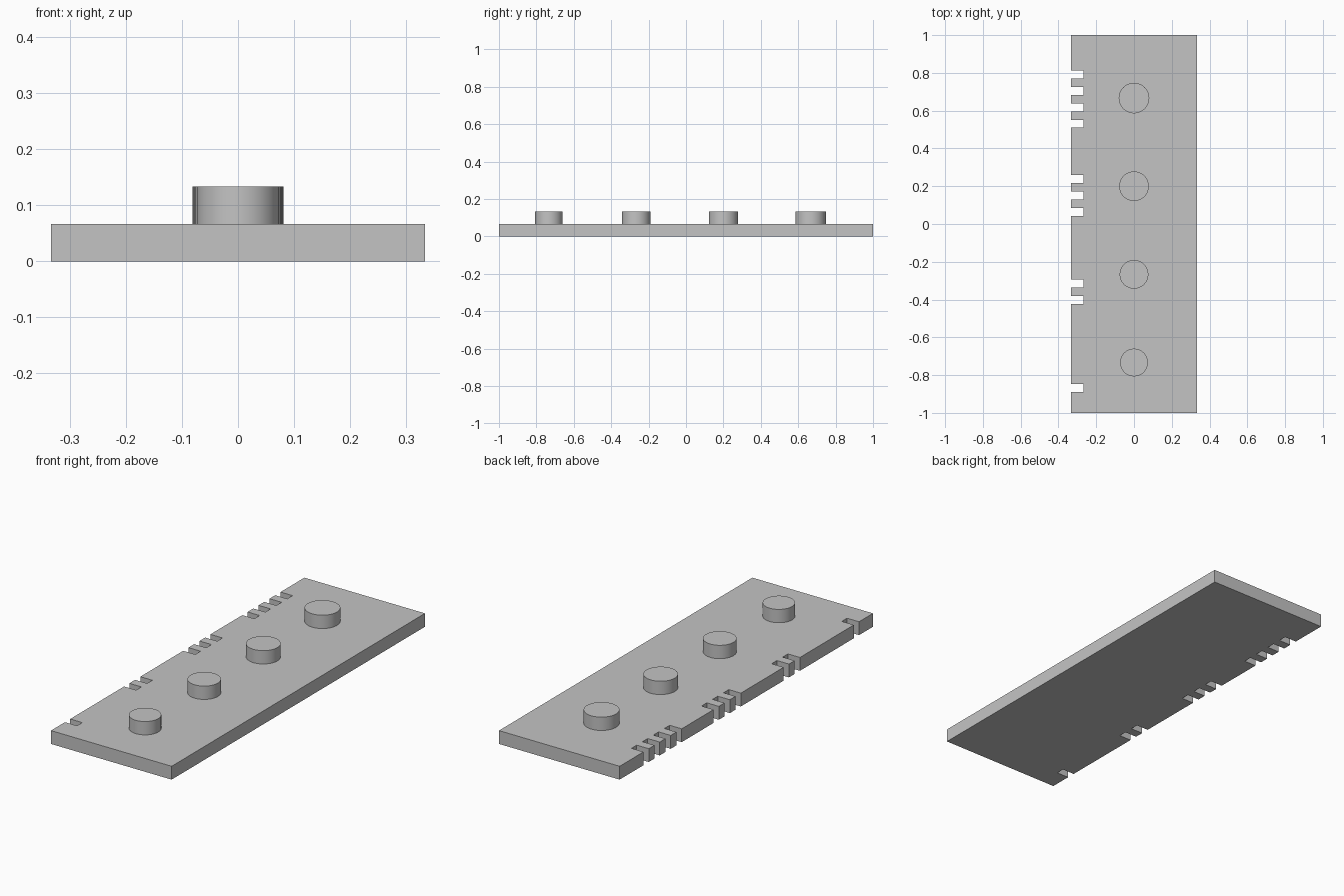
import bpy
import bmesh
import math

cube = bpy.data.objects.get("Cube")
if cube:
    bpy.data.objects.remove(cube, do_unlink=True)

MM = 1 / 30          # the plate is 60 x 20 x 2 of these small units
HALF_X, HALF_Y, THICK = 10 * MM, 30 * MM, 2 * MM
NOTCH_DEPTH, NOTCH_WIDTH, NOTCH_PITCH = 2 * MM, 1.25 * MM, 2.6 * MM

grey = bpy.data.materials.new("light_grey")
grey.use_nodes = True
colour = (0.55, 0.55, 0.55, 1)
grey.diffuse_color = colour
grey.node_tree.nodes["Principled BSDF"].inputs["Base Color"].default_value = colour


def finish(name, bm):
    """Turn a bmesh into a named, coloured object."""
    bmesh.ops.recalc_face_normals(bm, faces=bm.faces[:])
    mesh = bpy.data.meshes.new(name)
    bm.to_mesh(mesh)
    bm.free()
    mesh.materials.append(grey)
    obj = bpy.data.objects.new(name, mesh)
    bpy.context.collection.objects.link(obj)
    return obj


def peg_y(i):
    return (-22 + 14 * i) * MM


# Base plate: outline with one to four counting notches along the right edge
outline = [(-HALF_X, HALF_Y), (HALF_X, HALF_Y), (HALF_X, -HALF_Y), (-HALF_X, -HALF_Y)]
for i in range(4):
    for k in range(i + 1):
        y0 = peg_y(i) - 4.7 * MM + k * NOTCH_PITCH
        y1 = y0 + NOTCH_WIDTH
        inner = -HALF_X + NOTCH_DEPTH
        outline += [(-HALF_X, y0), (inner, y0), (inner, y1), (-HALF_X, y1)]

bm = bmesh.new()
floor = bm.faces.new([bm.verts.new((x, y, 0)) for x, y in outline])
extruded = bmesh.ops.extrude_face_region(bm, geom=[floor], use_keep_orig=True)
top = [g for g in extruded["geom"] if isinstance(g, bmesh.types.BMVert)]
bmesh.ops.translate(bm, verts=top, vec=(0, 0, THICK))
finish("notched_plate", bm)

# Pegs: a row of four, each slightly wider than the last
for i in range(4):
    bm = bmesh.new()
    radius = (4.4 + 0.15 * i) / 2 * MM
    bmesh.ops.create_cone(bm, cap_ends=True, segments=64, radius1=radius,
                          radius2=radius, depth=THICK)
    peg = finish(f"peg_{i + 1}", bm)
    peg.location = (0, peg_y(i), THICK * 1.5)
    bpy.ops.object.select_all(action='DESELECT')
    peg.select_set(True)
    bpy.context.view_layer.objects.active = peg
    bpy.ops.object.shade_smooth_by_angle(angle=math.radians(30))
